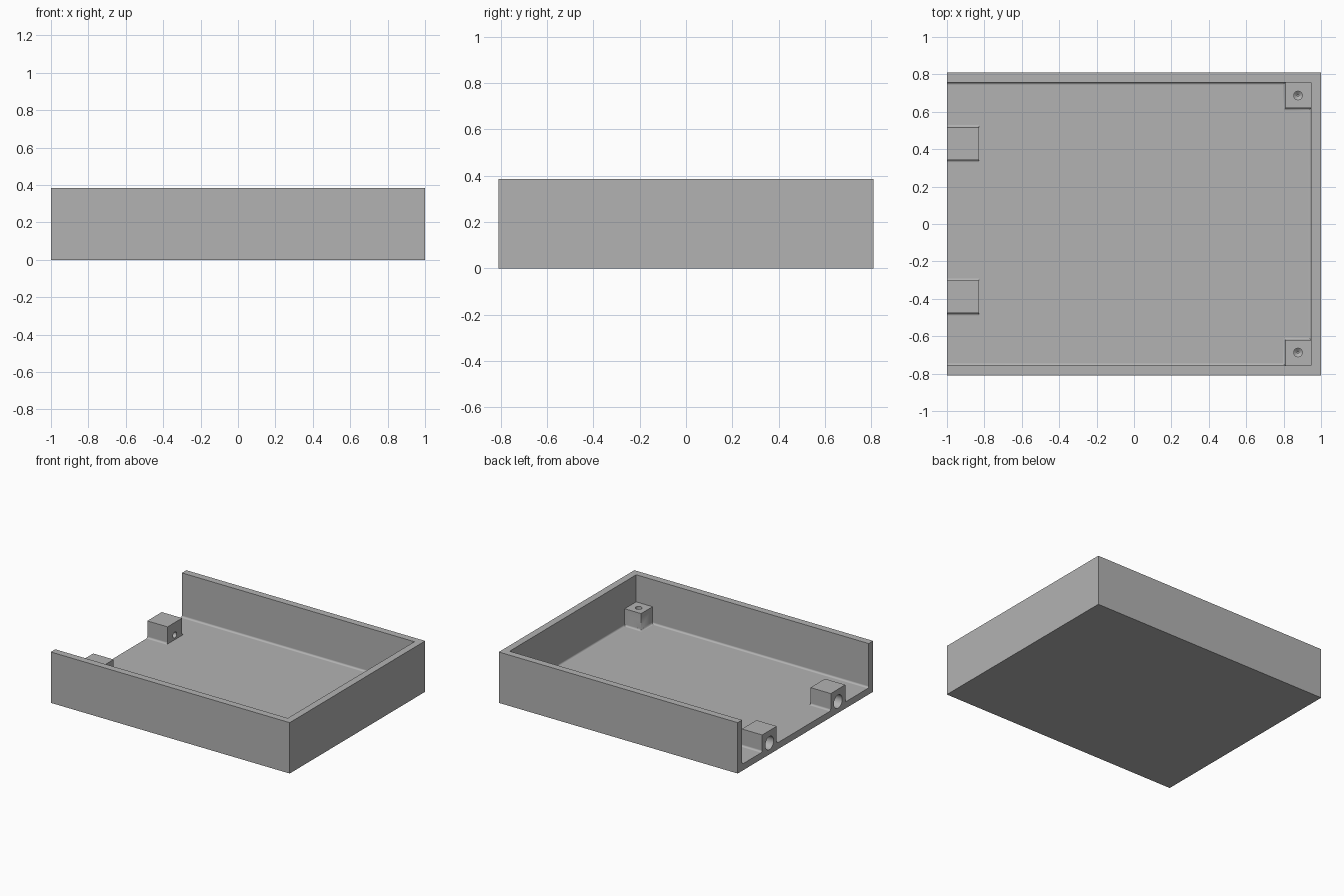
import bpy, bmesh, math
from mathutils import Vector, Matrix

if "Cube" in bpy.data.objects:
    bpy.data.objects.remove(bpy.data.objects["Cube"])

HALF_Y, TOP = 0.81, 0.385
IN_X, IN_Y, FLOOR = 0.947, 0.757, 0.05      # inner wall faces and floor level
POST_X, POST_Y, POST_TOP = 0.81, 0.62, 0.18
FILLET, STEPS = 0.014, 5
BLOCK_CENTRES, BLOCK_HALF, BLOCK_END = (0.43, -0.39), 0.087, -0.83
BORE_Z = 0.086

grey = bpy.data.materials.new("plain_grey")
grey.use_nodes = True
colour = (0.45, 0.45, 0.45, 1)
grey.diffuse_color = colour
grey.node_tree.nodes["Principled BSDF"].inputs["Base Color"].default_value = colour


def finish(name, bm):
    bmesh.ops.remove_doubles(bm, verts=bm.verts, dist=1e-5)
    bmesh.ops.recalc_face_normals(bm, faces=bm.faces)
    mesh = bpy.data.meshes.new(name)
    bm.to_mesh(mesh)
    bm.free()
    mesh.materials.append(grey)
    ob = bpy.data.objects.new(name, mesh)
    bpy.context.collection.objects.link(ob)
    return ob


def box(name, lo, hi):
    lo, hi = Vector(lo), Vector(hi)
    bm = bmesh.new()
    bmesh.ops.create_cube(bm, size=1, matrix=Matrix.Translation((lo + hi) / 2)
                          @ Matrix.Diagonal((*(hi - lo), 1)))
    return finish(name, bm)


def loft(name, rings):
    """Skin a stack of equal-length closed rings and cap both ends."""
    bm = bmesh.new()
    rows = [[bm.verts.new(p) for p in ring] for ring in rings]
    n = len(rows[0])
    for a, b in zip(rows, rows[1:]):
        for i in range(n):
            j = (i + 1) % n
            bm.faces.new((a[i], a[j], b[j], b[i]))
    bm.faces.new(rows[0])
    bm.faces.new(rows[-1])
    return finish(name, bm)


def turned(name, profile, matrix, sides=32):
    """Round tool from (radius, height) pairs, placed by a matrix."""
    angles = [2 * math.pi * i / sides for i in range(sides)]
    return loft(name, [[matrix @ Vector((r * math.cos(a), r * math.sin(a), h)) for a in angles]
                       for r, h in profile])


def combine(target, tool, operation):
    mod = target.modifiers.new(tool.name, "BOOLEAN")
    mod.object, mod.operation, mod.solver = tool, operation, "EXACT"
    with bpy.context.temp_override(object=target, active_object=target):
        bpy.ops.object.modifier_apply(modifier=mod.name)
    bpy.data.objects.remove(tool)


def inset(outline, d, z):
    """Move a right-angled outline inward by d, rounding the corners that jut in."""
    ring, n = [], len(outline)
    for i, point in enumerate(outline):
        p = Vector(point)
        e1 = (p - Vector(outline[i - 1])).normalized()
        e2 = (Vector(outline[(i + 1) % n]) - p).normalized()
        n1, n2 = Vector((-e1.y, e1.x)), Vector((-e2.y, e2.x))
        juts_in = e1.cross(e2) < 0
        for k in range(STEPS + 1):
            way = n1.lerp(n2, k / STEPS).normalized() if juts_in else n1 + n2
            ring.append((*(p + way * d), z))
    return ring


arc = [math.pi / 2 * k / STEPS for k in range(STEPS + 1)]

# Outer body
tray = box("tray", (-1, -HALF_Y, 0), (1, HALF_Y, TOP))

# Hollow with corner posts left standing, filleted along the floor, open at one end
half = [(-1.2, -IN_Y), (POST_X, -IN_Y), (POST_X, -POST_Y), (IN_X, -POST_Y)]
outline = half + [(x, -y) for x, y in reversed(half)]
rings = [inset(outline, FILLET * (1 - math.sin(a)), FLOOR + FILLET * (1 - math.cos(a))) for a in arc]
rings.append(inset(outline, 0, TOP + 0.1))
combine(tray, loft("hollow", rings), "DIFFERENCE")

# Lower the posts below the rim and drill a blind screw hole in each
for s in (-1, 1):
    ys = sorted((s * (POST_Y - 0.05), s * IN_Y))
    combine(tray, box("post_trim", (POST_X - 0.05, ys[0], POST_TOP), (IN_X, ys[1], TOP + 0.1)), "DIFFERENCE")
    place = Matrix.Translation((0.877, s * 0.687, 0))
    combine(tray, turned("screw_hole", [(0.005, 0.07), (0.023, 0.085), (0.023, 0.25)], place), "DIFFERENCE")

# Bored blocks at the open end, with filleted feet
for yc in BLOCK_CENTRES:
    side = [(BLOCK_HALF + FILLET, 0.02)]
    side += [(BLOCK_HALF + FILLET * (1 - math.sin(a)), FLOOR + FILLET * (1 - math.cos(a))) for a in arc]
    side.append((BLOCK_HALF, POST_TOP))
    profile = side + [(-y, z) for y, z in reversed(side)]
    combine(tray, loft("end_block", [[(x, yc + y, z) for y, z in profile] for x in (-1, BLOCK_END)]), "UNION")
    place = Matrix.Translation((0, yc, BORE_Z)) @ Matrix.Rotation(math.pi / 2, 4, "Y")
    bore = [(0.05, -1.1), (0.05, -0.89), (0.022, -0.89), (0.022, -0.75)]
    combine(tray, turned("bore", bore, place), "DIFFERENCE")

# Smooth the fillets and bores, keep flat faces flat
bpy.ops.object.select_all(action="DESELECT")
tray.select_set(True)
bpy.context.view_layer.objects.active = tray
bpy.ops.object.shade_smooth_by_angle(angle=math.radians(30))
weighted = tray.modifiers.new("weighted_normals", "WEIGHTED_NORMAL")
weighted.keep_sharp = True
